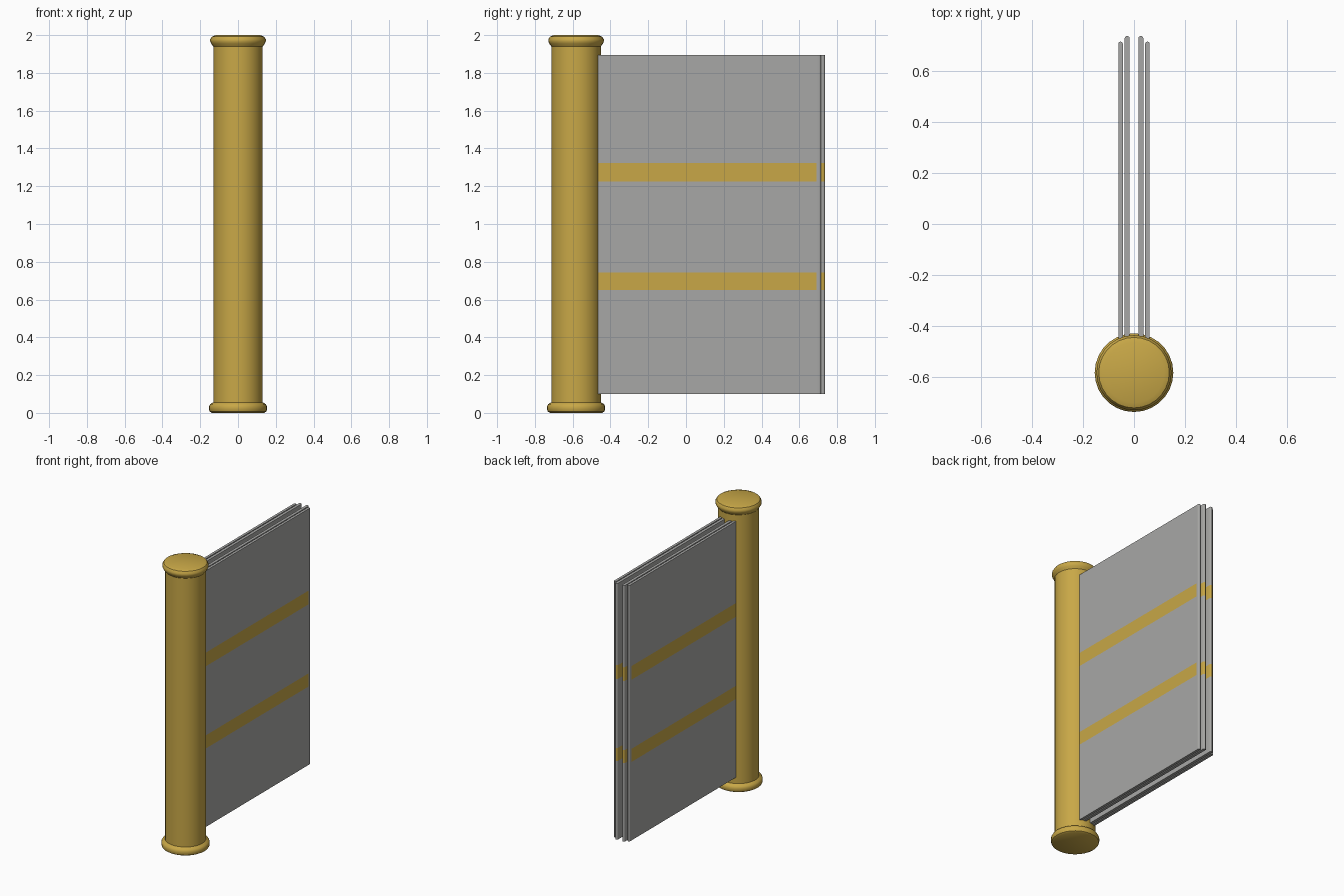
import bpy, bmesh, math

if "Cube" in bpy.data.objects:
    bpy.data.objects.remove(bpy.data.objects["Cube"])

def material(name, rgb):
    m = bpy.data.materials.new(name)
    m.diffuse_color = (*rgb, 1)
    m.use_nodes = True
    m.node_tree.nodes["Principled BSDF"].inputs["Base Color"].default_value = m.diffuse_color
    return m

gold = material("gold", (0.58, 0.39, 0.063))
grey = material("grey", (0.39, 0.39, 0.38))

def finish(bm, name, mats):
    bmesh.ops.recalc_face_normals(bm, faces=bm.faces)
    me = bpy.data.meshes.new(name)
    bm.to_mesh(me)
    bm.free()
    ob = bpy.data.objects.new(name, me)
    bpy.context.collection.objects.link(ob)
    for m in mats:
        me.materials.append(m)
    bpy.ops.object.select_all(action='DESELECT')
    ob.select_set(True)
    bpy.context.view_layer.objects.active = ob
    bpy.ops.object.shade_smooth_by_angle(angle=math.radians(35))
    return ob

def stack(bm, rings):
    """Skin equal-length rings of points and cap both ends."""
    loops = [[bm.verts.new(p) for p in r] for r in rings]
    n = len(loops[0])
    for a, b in zip(loops, loops[1:]):
        for i in range(n):
            j = (i + 1) % n
            bm.faces.new((a[i], a[j], b[j], b[i]))
    bm.faces.new(loops[0])
    bm.faces.new(loops[-1])

# Post with flared foot and head
POST_Y, SIDES = -0.582, 28
profile = [(0.138, 0), (0.150, 0.007), (0.154, 0.018), (0.154, 0.034),
           (0.148, 0.046), (0.131, 0.056), (0.131, 1.940), (0.142, 1.955),
           (0.147, 1.966), (0.147, 1.978), (0.138, 1.992), (0.118, 2.0)]
bm = bmesh.new()
stack(bm, [[(r * math.cos(2 * math.pi * i / SIDES),
             POST_Y + r * math.sin(2 * math.pi * i / SIDES), z)
            for i in range(SIDES)] for r, z in profile])
finish(bm, "post", [gold])

# Panels: thin slabs with a rounded free edge and two gold bands
LEVELS = [0.10, 0.65, 0.742, 1.226, 1.322, 1.895]

def panel(name, x, half, end, band_end):
    c = end - half
    outline = [(half, -0.56), (half, 0.692)]
    outline += [(half * math.cos(k * math.pi / 6), c + half * math.sin(k * math.pi / 6))
                for k in range(7)]
    outline += [(-half, 0.692), (-half, -0.56)]
    bm = bmesh.new()
    stack(bm, [[(x + px, py, z) for px, py in outline] for z in LEVELS])
    for f in bm.faces:
        m = f.calc_center_median()
        in_band = 0.65 < m.z < 0.742 or 1.226 < m.z < 1.322
        if in_band and len(f.verts) == 4 and m.y < band_end:
            f.material_index = 1
    finish(bm, name, [grey, gold])

for side, s in (("left", -1), ("right", 1)):
    panel(side + "_outer_panel", s * 0.0525, 0.009, 0.714, 0.692)
    panel(side + "_inner_panel", s * 0.027, 0.010, 0.736, 0.80)
